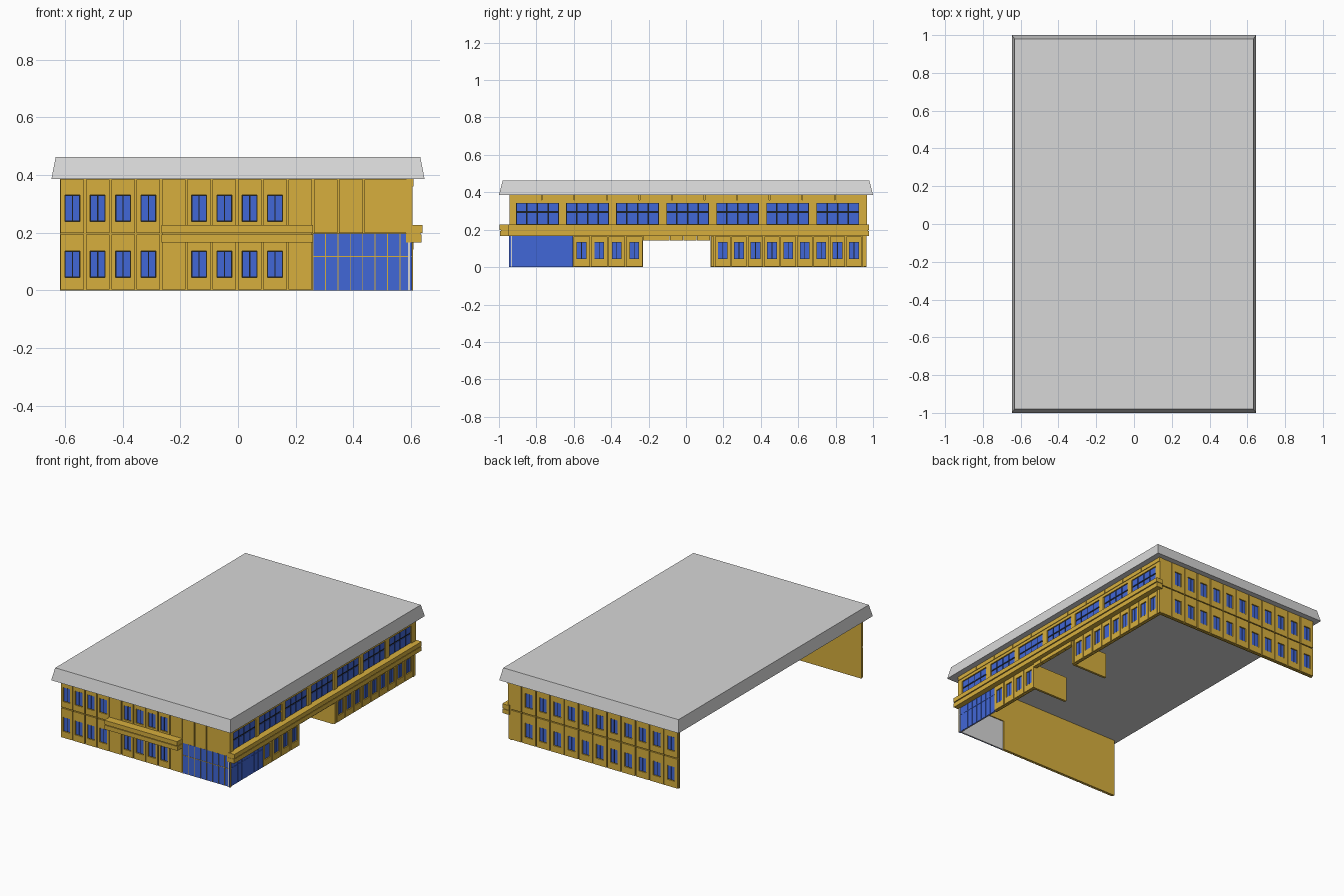
import bpy
import bmesh
from mathutils import Vector

cube = bpy.data.objects.get("Cube")
if cube:
    bpy.data.objects.remove(cube, do_unlink=True)


def material(name, rgb):
    m = bpy.data.materials.new(name)
    m.use_nodes = True
    m.diffuse_color = (*rgb, 1)
    m.node_tree.nodes["Principled BSDF"].inputs["Base Color"].default_value = (*rgb, 1)
    return m


GOLD = material("gold_cladding", (0.68, 0.43, 0.048))
BLUE = material("blue_glass", (0.053, 0.136, 0.68))
GREY = material("light_grey_roof", (0.68, 0.68, 0.68))
DARK = material("dark_frame", (0.012, 0.014, 0.02))

# Wall planes: (along, outward, up) to world space
FRONT = lambda u, d, z: (u, -0.945 - d, z)
SIDE = lambda u, d, z: (0.605 + d, u, z)
BACK = lambda u, d, z: (u, 0.965 + d, z)
WORLD = lambda x, y, z: (x, y, z)

parts = {}


def mesh_for(name, mat):
    return parts.setdefault(name, (bmesh.new(), mat))[0]


def box(name, mat, plane, u, d, z):
    """Box between pairs of limits."""
    bm = mesh_for(name, mat)
    v = [bm.verts.new(plane(a, b, c)) for c in z for b in d for a in u]
    for f in ((0, 1, 3, 2), (4, 5, 7, 6), (0, 1, 5, 4),
              (2, 3, 7, 6), (0, 2, 6, 4), (1, 3, 7, 5)):
        bm.faces.new([v[i] for i in f])


def holed_panel(name, plane, u, d, z, hu, hz):
    """Cladding panel with a rectangular opening."""
    bm = mesh_for(name, GOLD)

    def ring(a, c, depth):
        return [bm.verts.new(plane(p, depth, q)) for p, q in
                ((a[0], c[0]), (a[1], c[0]), (a[1], c[1]), (a[0], c[1]))]
    loops = [ring(u, z, d[0]), ring(u, z, d[1]), ring(hu, hz, d[1]), ring(hu, hz, d[0])]
    for k in range(4):
        a, b = loops[k], loops[(k + 1) % 4]
        for i in range(4):
            j = (i + 1) % 4
            bm.faces.new((a[i], a[j], b[j], b[i]))


GAP = 0.003
SKIN = (-0.012, 0.0)
CORE = (-0.022, -0.012)


def panel(side, plane, u, z, window=None):
    """One bay of cladding, with an optional two-leaf window (centre, sill)."""
    pu, pz = (u[0] + GAP, u[1] - GAP), (z[0] + GAP, z[1] - GAP)
    name = side + "_cladding"
    if window is None:
        box(name, GOLD, plane, pu, SKIN, pz)
        return
    c, sill = window
    hu, hz = (c - 0.026, c + 0.026), (sill, sill + 0.092)
    holed_panel(name, plane, pu, SKIN, pz, hu, hz)
    box(side + "_window_frames", DARK, plane, hu, (-0.012, -0.008), hz)
    for s in (-1, 1):
        leaf = sorted((c + s * 0.002, c + s * 0.0235))
        box(side + "_window_panes", BLUE, plane, leaf, (-0.008, -0.005),
            (hz[0] + 0.003, hz[1] - 0.003))


def bays(side, plane, start, pitch, count, z, sill=None, blank=()):
    for i in range(count):
        u = (start + i * pitch, start + (i + 1) * pitch)
        win = None if sill is None or i in blank else (sum(u) / 2, sill)
        panel(side, plane, u, z, win)


MID, EAVE, BAND = 0.197, 0.388, 0.166
LEFT, BAY = -0.618, 0.0878
GLASS_X = LEFT + 10 * BAY

# Front wall
box("front_wall", GOLD, FRONT, (LEFT, GLASS_X), CORE, (0, EAVE))
box("front_wall", GOLD, FRONT, (GLASS_X, 0.605), CORE, (MID, EAVE))
bays("front", FRONT, LEFT, BAY, 10, (0, MID), 0.045, (4, 9))
bays("front", FRONT, LEFT, BAY, 10, (MID, EAVE), 0.239, (4, 9))
bays("front", FRONT, GLASS_X, BAY, 2, (MID, EAVE))
panel("front", FRONT, (GLASS_X + 2 * BAY, 0.608), (MID, EAVE))

# Back wall
box("back_wall", GOLD, BACK, (LEFT, 0.605), CORE, (0, EAVE))
for z, sill in (((0, MID), 0.045), ((MID, EAVE), 0.239)):
    bays("back", BACK, LEFT, 0.1025, 11, z, sill)
    panel("back", BACK, (LEFT + 11 * 0.1025, 0.605), z)

# Side wall, ground floor on both sides of the passage
P0, P1 = -0.23, 0.13
for y in ((-0.605, P0), (P1, 0.965)):
    box("side_wall", GOLD, SIDE, y, CORE, (0, BAND))
bays("side", SIDE, -0.605, 0.09375, 4, (0, BAND), 0.043)
bays("side", SIDE, 0.152, 0.0878, 9, (0, BAND), 0.043)
panel("side", SIDE, (P1, 0.152), (0, BAND))
panel("side", SIDE, (0.942, 0.968), (0, BAND))

# Passage return walls and soffit beam
for y in ((P0 - 0.015, P0), (P1, P1 + 0.015)):
    box("passage_walls", GOLD, WORLD, (0.345, 0.59), y, (0, BAND))
for i in range(5):
    w = (P1 - P0) / 5
    box("passage_beam", GOLD, SIDE, (P0 + i * w + 0.001, P0 + (i + 1) * w - 0.001),
        (-0.022, 0.004), (0.142, BAND))

# Side wall, upper floor with a ribbon of wide windows
box("side_wall", GOLD, SIDE, (-0.945, 0.965), CORE, (BAND, EAVE))
SILL, HEAD, PITCH, WIDE = 0.226, 0.342, 0.2675, 0.228
first = -0.908
edges = [-0.945]
for i in range(7):
    a = first + i * PITCH
    b = a + WIDE
    box("ribbon_frames", DARK, SIDE, (a, b), (-0.012, -0.008), (SILL, HEAD))
    cols = 4
    step = WIDE / cols
    for k in range(cols):
        for lo, hi in ((SILL, 0.291), (0.295, HEAD)):
            box("ribbon_panes", BLUE, SIDE, (a + k * step + 0.004, a + (k + 1) * step - 0.004),
                (-0.008, -0.005), (lo + 0.004, hi - 0.003))
    edges += [a, b]
edges.append(0.968)
for a, b in zip(edges[::2], edges[1::2]):
    box("window_piers", GOLD, SIDE, (a, b), SKIN, (SILL, HEAD))
box("window_header", GOLD, SIDE, (-0.945, 0.968), SKIN, (HEAD, 0.36))
for i in range(11):
    y = -0.945 + i * 0.174
    box("window_header_panels", GOLD, SIDE, (y + 0.002, min(y + 0.172, 0.968)),
        (-0.012, 0.004), (0.36, EAVE))

# Corner glazing with mullions and a grey inner lining
for name, plane, u, top, bar, proud in (
        ("front_glazing", FRONT, (GLASS_X, 0.605), MID, GOLD, -0.003),
        ("side_glazing", SIDE, (-0.945, -0.605), BAND, BLUE, -0.003)):
    box(name, BLUE, plane, u, (-0.009, -0.005), (0, top))
    box(name + "_lining", GREY, plane, u, (-0.015, -0.009), (0, top))
    w = (u[1] - u[0]) / 8
    for k in range(9):
        x = u[0] + k * w
        box(name + "_mullions", bar, plane, (x - 0.0015, x + 0.0015),
            (-0.005, proud), (0, top))
    box(name + "_mullions", bar, plane, u, (-0.005, proud), (0.116, 0.119))

# Projecting bands, each made of two stacked beams
for z, depth in (((BAND, 0.194), 0.032), ((0.199, 0.227), 0.035)):
    box("side_band", GOLD, SIDE, (-0.95, 0.978), (-0.012, depth), z)
    box("front_band", GOLD, FRONT, (-0.265, 0.26), (-0.012, depth + 0.018), z)
box("side_band_core", GOLD, SIDE, (-0.948, 0.974), (-0.012, 0.027), (0.194, 0.199))
box("front_band_core", GOLD, FRONT, (-0.262, 0.257), (-0.012, 0.044), (0.194, 0.199))

# Roof slab with sloping edges
box("roof", GREY, WORLD, (-0.647, 0.647), (-1, 1), (0.386, 0.463))
for v in parts["roof"][0].verts:
    if v.co.z > 0.45:
        v.co -= Vector((0.015 if v.co.x > 0 else -0.015, 0.02 if v.co.y > 0 else -0.02, 0))

# Finish the meshes
for name, (bm, mat) in parts.items():
    bmesh.ops.recalc_face_normals(bm, faces=bm.faces)
    me = bpy.data.meshes.new(name)
    bm.to_mesh(me)
    bm.free()
    me.materials.append(mat)
    bpy.context.collection.objects.link(bpy.data.objects.new(name, me))
